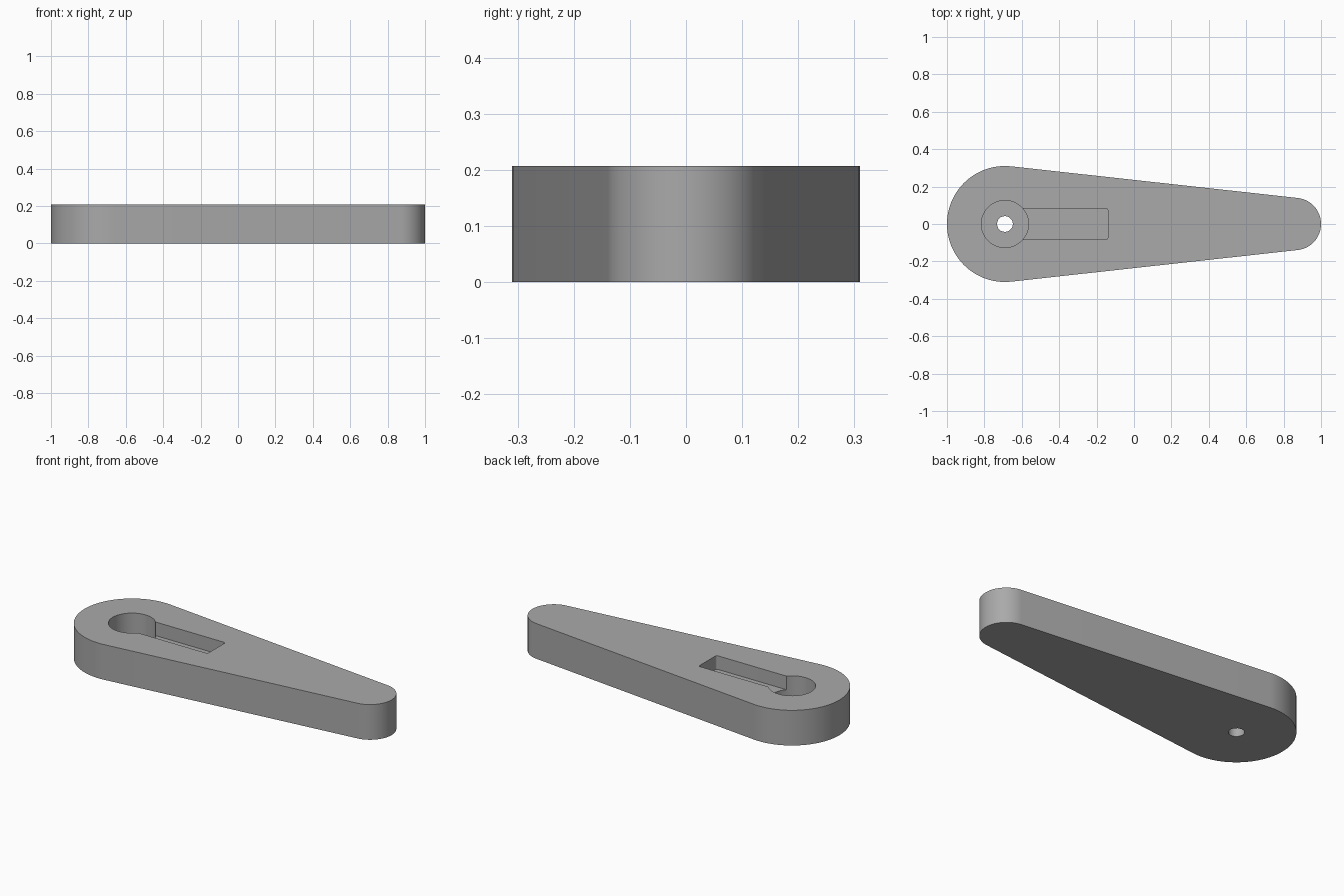
import bpy, bmesh, math

if "Cube" in bpy.data.objects:
    bpy.data.objects.remove(bpy.data.objects["Cube"])

HEIGHT = 0.207
HUB_X, HUB_R = -0.69, 0.31
TIP_X, TIP_R = 0.86, 0.14


def arc(cx, cy, r, a0, a1, n):
    return [(cx + r * math.cos(a0 + (a1 - a0) * i / n),
             cy + r * math.sin(a0 + (a1 - a0) * i / n)) for i in range(n + 1)]


def prism(name, outline, z0, z1):
    """Extrude a counter-clockwise outline from z0 to z1."""
    bm = bmesh.new()
    low = [bm.verts.new((x, y, z0)) for x, y in outline]
    high = [bm.verts.new((x, y, z1)) for x, y in outline]
    bm.faces.new(low[::-1])
    bm.faces.new(high)
    n = len(outline)
    for i in range(n):
        j = (i + 1) % n
        bm.faces.new((low[i], low[j], high[j], high[i]))
    mesh = bpy.data.meshes.new(name)
    bm.to_mesh(mesh)
    bm.free()
    obj = bpy.data.objects.new(name, mesh)
    bpy.context.collection.objects.link(obj)
    return obj


# Tapered lever: two round ends joined by tangent sides
tangent = math.acos((HUB_R - TIP_R) / (TIP_X - HUB_X))
lever = prism("lever_arm",
              arc(HUB_X, 0, HUB_R, tangent, 2 * math.pi - tangent, 48)
              + arc(TIP_X, 0, TIP_R, -tangent, tangent, 32), 0, HEIGHT)

grey = bpy.data.materials.new("plain_grey")
grey.diffuse_color = (0.40, 0.40, 0.40, 1)
grey.use_nodes = True
grey.node_tree.nodes["Principled BSDF"].inputs["Base Color"].default_value = grey.diffuse_color
lever.data.materials.append(grey)

# Shallow slot, deeper round pocket and a through hole
half, end, c = 0.083, -0.14, 0.01
slot = [(HUB_X, -half)] + arc(end - c, -half + c, c, -math.pi / 2, 0, 4) \
    + arc(end - c, half - c, c, 0, math.pi / 2, 4) + [(HUB_X, half)]


def circle(r, n):
    return arc(HUB_X, 0, r, 0, 2 * math.pi, n)[:-1]


cutters = [prism("slot_cutter", slot, HEIGHT - 0.08, HEIGHT + 0.1),
           prism("pocket_cutter", circle(0.126, 48), HEIGHT - 0.15, HEIGHT + 0.1),
           prism("hole_cutter", circle(0.043, 12), -0.1, HEIGHT + 0.1)]

bpy.context.view_layer.objects.active = lever
lever.select_set(True)
for cutter in cutters:
    mod = lever.modifiers.new(cutter.name, 'BOOLEAN')
    mod.operation = 'DIFFERENCE'
    mod.solver = 'EXACT'
    mod.object = cutter
    bpy.ops.object.modifier_apply(modifier=mod.name)
    bpy.data.objects.remove(cutter)

bpy.ops.object.shade_smooth_by_angle(angle=math.radians(35))
